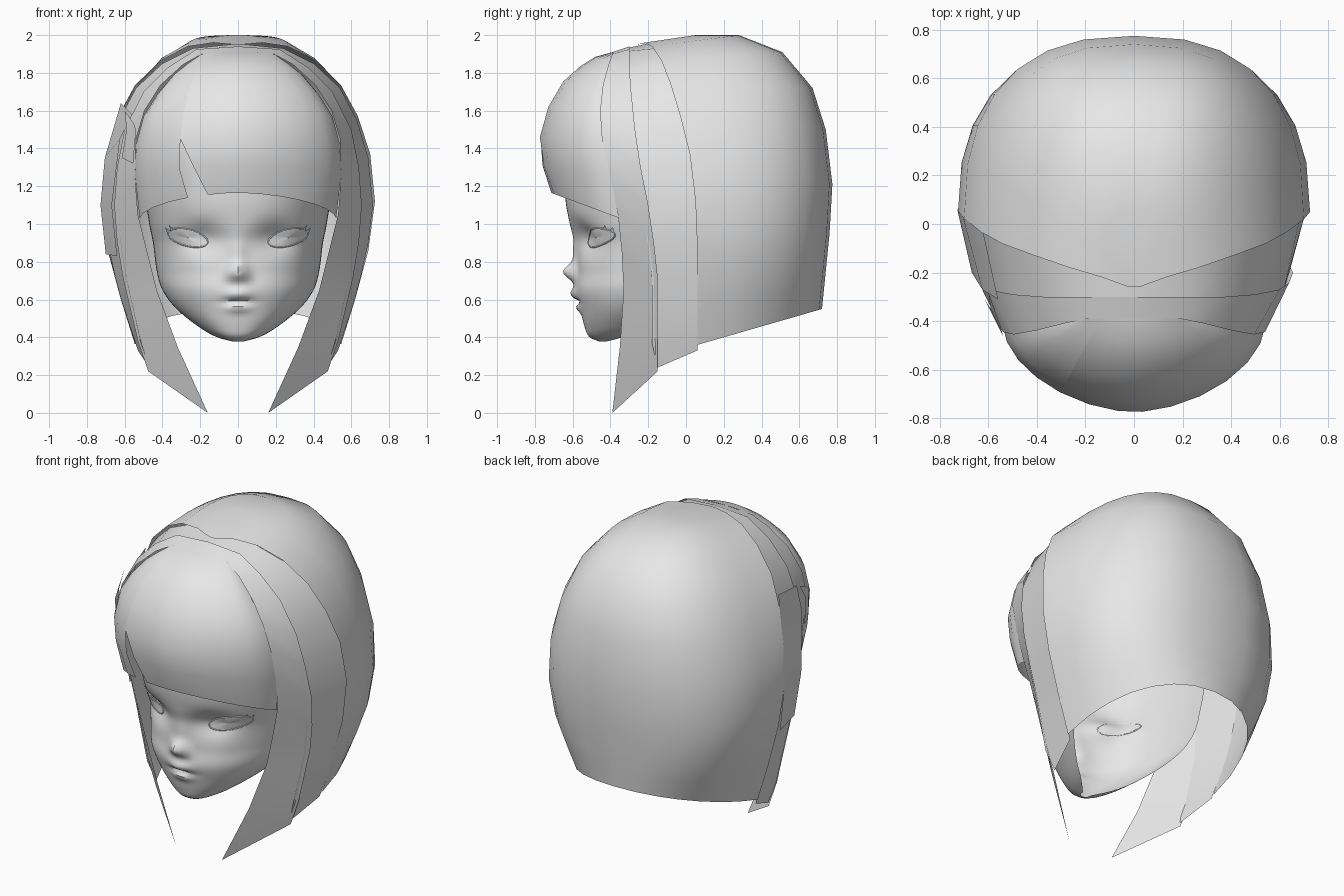
import bpy, math

cube = bpy.data.objects.get("Cube")
if cube:
    bpy.data.objects.remove(cube, do_unlink=True)

grey = bpy.data.materials.new("plain grey")
grey.use_nodes = True
grey.diffuse_color = (0.8, 0.8, 0.8, 1)
grey.node_tree.nodes["Principled BSDF"].inputs["Base Color"].default_value = (0.8, 0.8, 0.8, 1)


def finish(obj):
    obj.data.materials.append(grey)
    bpy.ops.object.select_all(action='DESELECT')
    obj.select_set(True)
    bpy.context.view_layer.objects.active = obj
    if obj.type == 'MESH':
        bpy.ops.object.shade_smooth_by_angle(angle=math.radians(45))
    return obj


def add_mesh(name, verts, faces):
    mesh = bpy.data.meshes.new(name)
    mesh.from_pydata(verts, [], faces)
    mesh.validate()
    # Turn the open shells outward from the middle of the head
    outward = sum(p.area * (p.normal.x * p.center.x + p.normal.y * p.center.y
                            + p.normal.z * (p.center.z - 1)) for p in mesh.polygons)
    if outward < 0:
        mesh.flip_normals()
    obj = bpy.data.objects.new(name, mesh)
    bpy.context.collection.objects.link(obj)
    return finish(obj)


def add_grid(name, rows):
    """Skin a list of equally long point rows with quads."""
    n = len(rows[0])
    verts = [p for row in rows for p in row]
    faces = [(i * n + j, i * n + j + 1, (i + 1) * n + j + 1, (i + 1) * n + j)
             for i in range(len(rows) - 1) for j in range(n - 1)]
    return add_mesh(name, verts, faces)


def add_tube(name, points, radius):
    curve = bpy.data.curves.new(name, 'CURVE')
    curve.dimensions = '3D'
    curve.bevel_depth = radius
    curve.bevel_resolution = 1
    spline = curve.splines.new('POLY')
    spline.points.add(len(points) - 1)
    for sp, p in zip(spline.points, points):
        sp.co = (*p, 1)
    obj = bpy.data.objects.new(name, curve)
    bpy.context.collection.objects.link(obj)
    return finish(obj)


def power(v, e):
    return math.copysign(abs(v) ** e, v)


def arc(edge, centre, start, end, count, p):
    """Rounded row between two x fractions of the edge, bulging to the centre point."""
    first, last = (math.asin(power(f, p / 2)) for f in (start, end))
    row = []
    for k in range(count + 1):
        a = first + (last - first) * k / count
        s, c = power(math.sin(a), 2 / p), max(math.cos(a), 0) ** (2 / p)
        row.append((edge[0] * s, edge[1] + (centre[0] - edge[1]) * c,
                    edge[2] + (centre[1] - edge[2]) * c))
    return row


def both_sides(points):
    """Path running down the -x side, over the crown and down the +x side."""
    return [(-x, y, z) for x, y, z in points[:0:-1]] + points


# Back hair: side edge (x, y, z) and back profile (y, z) from crown to hem
back_edge = [(.02, -.26, 1.95), (.13, -.22, 1.96), (.265, -.18, 1.94), (.41, -.13, 1.865),
             (.545, -.08, 1.735), (.635, -.03, 1.57), (.7, .02, 1.37), (.725, .05, 1.12),
             (.69, .06, .86), (.62, .06, .6), (.545, .06, .36)]
back_line = [(-.26, 1.95), (.05, 2), (.28, 2), (.51, 1.91), (.67, 1.72), (.74, 1.5),
             (.775, 1.21), (.76, .95), (.74, .75), (.73, .65), (.72, .55)]
add_grid("back_hair", [arc(e, c, -1, 1, 14, 2.9 - .07 * i)
                       for i, (e, c) in enumerate(zip(back_edge, back_line))])

# Fringe: same scheme at the front, parted by a notch
fringe_edge = [(.2, -.375, 1.895), (.27, -.39, 1.845), (.345, -.41, 1.785),
               (.425, -.43, 1.69), (.5, -.435, 1.57), (.54, -.42, 1.42),
               (.545, -.39, 1.25), (.52, -.35, 1.03)]
fringe_line = [(-.39, 1.91), (-.48, 1.885), (-.56, 1.835), (-.65, 1.755),
               (-.73, 1.62), (-.775, 1.46), (-.76, 1.31), (-.714, 1.165)]
main_part = [.12, .17, .21, .25, .285, .305, .235, .16]
side_part = main_part[:6] + [.31, .265]
main_rows, side_rows = [], []
for e, c, m, s in zip(fringe_edge, fringe_line, main_part, side_part):
    main_rows.append(arc(e, c, -m / e[0], 1, 9, 1.75))
    side_rows.append(arc(e, c, -1, -s / e[0], 4, 1.75))
add_grid("fringe_main", main_rows)
add_grid("fringe_side", side_rows)

# Layered side locks, each running from tip to tip over the crown
front_line = [(0, -.39, 1.91), (.19, -.39, 1.9), (.29, -.41, 1.845), (.41, -.44, 1.735),
              (.495, -.455, 1.6), (.54, -.445, 1.45), (.545, -.4, 1.25), (.53, -.36, 1.05),
              (.48, -.34, .85), (.43, -.33, .65), (.32, -.35, .35), (.16, -.39, 0)]
middle_line = [(0, -.3, 1.94), (.22, -.3, 1.925), (.37, -.3, 1.83), (.5, -.29, 1.7),
               (.6, -.27, 1.5), (.64, -.24, 1.3), (.655, -.2, 1.1), (.64, -.17, .9),
               (.61, -.15, .72), (.57, -.15, .55), (.53, -.15, .38), (.475, -.15, .22)]
rear_line = [(0, -.2, 1.955), (.24, -.16, 1.93), (.4, -.11, 1.85), (.54, -.05, 1.72),
             (.63, 0, 1.55), (.69, .05, 1.35), (.715, .08, 1.1), (.69, .08, .9),
             (.65, .08, .72), (.61, .08, .57), (.565, .07, .44), (.53, .06, .33)]
inner_line = [(x * .965, y - .03, z - .012) for x, y, z in middle_line[:-1]]
inner_line.append((.47, -.15, .24))
add_grid("front_locks", [both_sides(front_line), both_sides(middle_line)])
add_grid("rear_locks", [both_sides(inner_line), both_sides(rear_line)])

# Extra layer and short strand on the right side only
add_grid("right_side_panel",
         [[(-.56, -.31, 1.58), (-.625, -.27, 1.45), (-.668, -.2, 1.1), (-.64, -.17, .83)],
          [(-.62, -.04, 1.64), (-.705, .03, 1.35), (-.728, .06, 1.1), (-.7, .06, .84)]])
add_grid("right_strand", [[(-.6, -.28, 1.6), (-.59, -.35, 1.5), (-.615, -.31, 1.35)],
                          [(-.55, -.42, 1.53), (-.54, -.46, 1.5), (-.555, -.43, 1.32)]])

# Face mask: height, half width, front y, rear y
face_table = [(.378, .03, -.46, -.42), (.4, .11, -.51, -.34), (.45, .2, -.535, -.27),
              (.55, .325, -.56, -.15), (.65, .4, -.585, -.04), (.75, .43, -.575, .03),
              (.9, .45, -.585, .06), (1, .47, -.615, .06), (1.15, .49, -.64, .06),
              (1.4, .49, -.64, .04), (1.6, .43, -.56, 0), (1.75, .3, -.43, -.1)]


def smooth(z, column):
    """Smooth curve through one column of the face table."""
    t = face_table
    last = len(t) - 1
    i = max(k for k in range(last) if k == 0 or t[k][0] <= z)

    def slope(k):
        a, b = t[max(k - 1, 0)], t[min(k + 1, last)]
        return (b[column] - a[column]) / (b[0] - a[0])
    h = t[i + 1][0] - t[i][0]
    u = (z - t[i][0]) / h
    return ((1 + 2 * u) * (1 - u) ** 2 * t[i][column] + u * (1 - u) ** 2 * h * slope(i)
            + u * u * (3 - 2 * u) * t[i + 1][column] + u * u * (u - 1) * h * slope(i + 1))


def bump(x, z, cx, cz, sx, sz):
    return math.exp(-((x - cx) / sx) ** 2 - ((z - cz) / sz) ** 2)


def face_y(x, z):
    width, front, rear = (smooth(z, k) for k in (1, 2, 3))
    x = abs(x)
    y = rear + (front - rear) * max(1 - (x / width) ** 2.3, 0) ** (1 / 2.3)
    y -= .07 * bump(x, z, 0, .745, .048, .045)      # nose tip
    y -= .02 * bump(x, z, 0, .84, .04, .09)         # nose bridge
    y -= .012 * bump(x, z, .05, .72, .025, .03)     # nostril wings
    y -= .03 * bump(x, z, 0, .63, .065, .03)        # upper lip
    y -= .02 * bump(x, z, 0, .555, .06, .025)       # lower lip
    y += .02 * bump(x, z, 0, .587, .08, .012)       # mouth line
    y += .055 * bump(x, z, .2, .925, .11, .08)      # eye socket
    return y


face_rows = []
for i in range(81):
    z = .378 + 1.372 * (i / 80) ** 1.2
    w = smooth(z, 1)
    xs = [w * power(math.sin(math.pi / 2 * (k / 32 - 1)), .9) for k in range(65)]
    face_rows.append([(x, face_y(x, z), z) for x in xs])
add_grid("face", face_rows)

# Eyes: domed almonds with raised lids and short lashes
for side, label in ((1, "left"), (-1, "right")):
    def on_face(x, z, lift):
        return (side * x, face_y(x, z) - lift, z)

    def almond(scale, lift):
        points = []
        for k in range(25):
            a = math.tau * k / 24
            s, c = math.sin(a), math.cos(a)
            points.append(on_face(.265 + .105 * c * scale,
                                  .927 + (.045 * s + .022 * c) * scale, lift))
        return points
    add_grid(label + "_eye", [almond(1, .004), almond(.6, .012), almond(.01, .015)])
    add_tube(label + "_eyelid", almond(1, .003), .004)
    for k in range(2):
        x, z = .345 + .02 * k, .97 - .012 * k
        add_mesh(label + "_lash", [on_face(x - .012, z, .006), on_face(x + .008, z - .01, .006),
                                   on_face(x + .022, z + .025, .025)], [(0, 1, 2)])
